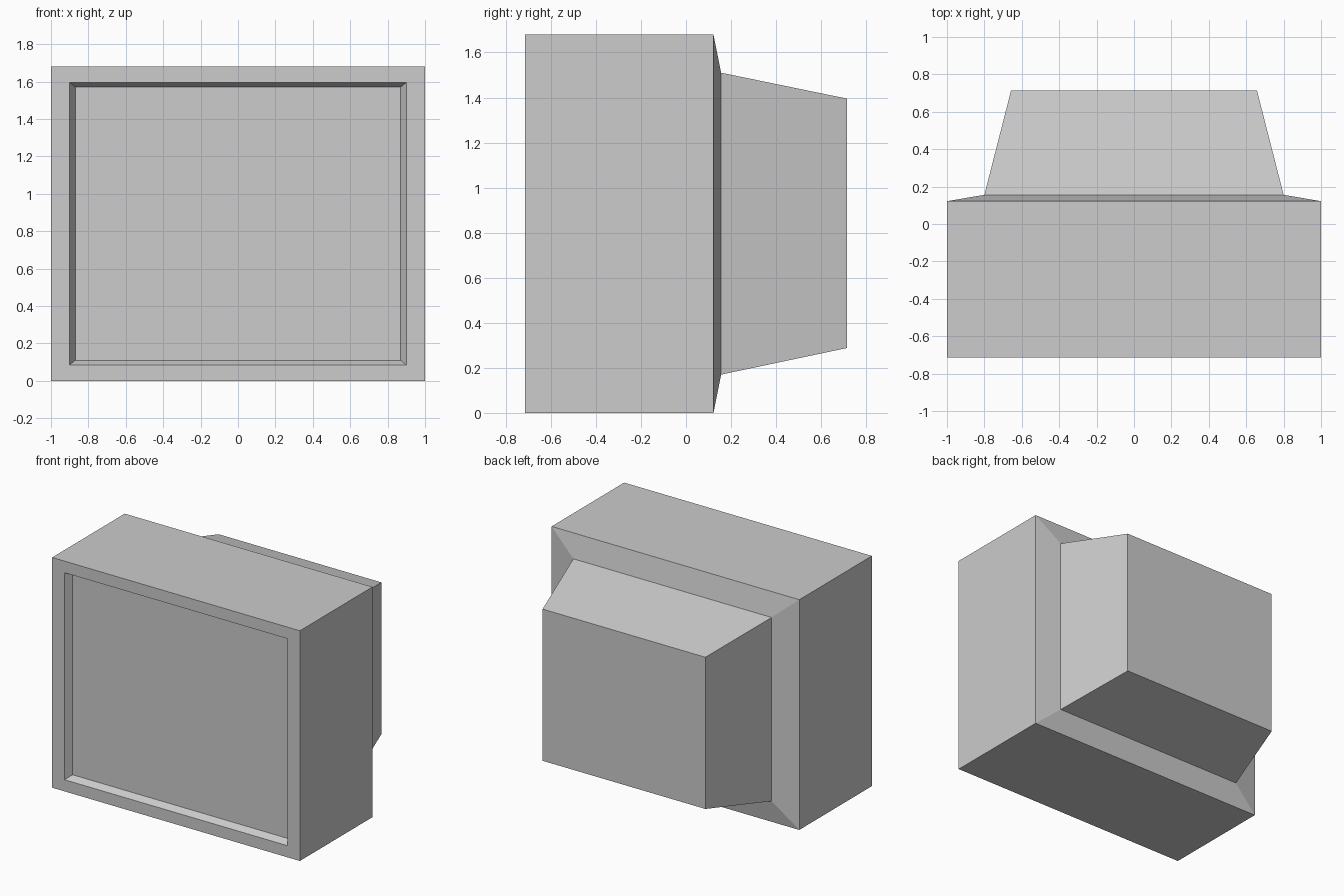
import bpy
import bmesh

default = bpy.data.objects.get("Cube")
if default:
    bpy.data.objects.remove(default, do_unlink=True)

# One plain grey for the whole model
grey = bpy.data.materials.new("light_grey")
grey.use_nodes = True
colour = (0.604, 0.604, 0.604, 1)
grey.diffuse_color = colour
grey.node_tree.nodes["Principled BSDF"].inputs["Base Color"].default_value = colour


def loft(name, rings):
    """Join rectangles (half width, bottom, top, y) in order and cap both ends."""
    bm = bmesh.new()
    loops = []
    for w, low, high, y in rings:
        corners = ((-w, low), (w, low), (w, high), (-w, high))
        loops.append([bm.verts.new((x, y, z)) for x, z in corners])
    for a, b in zip(loops, loops[1:]):
        for i in range(4):
            j = (i + 1) % 4
            bm.faces.new((a[i], a[j], b[j], b[i]))
    bm.faces.new(loops[0])
    bm.faces.new(loops[-1])
    bmesh.ops.recalc_face_normals(bm, faces=bm.faces)
    mesh = bpy.data.meshes.new(name)
    bm.to_mesh(mesh)
    bm.free()
    mesh.materials.append(grey)
    obj = bpy.data.objects.new(name, mesh)
    bpy.context.collection.objects.link(obj)
    return obj


# Recessed screen, front frame, deep body, shallow shoulder and tapered rear
loft("monitor_housing", [
    (0.87, 0.11, 1.57, -0.665),
    (0.90, 0.085, 1.595, -0.715),
    (1.00, 0.0, 1.68, -0.715),
    (1.00, 0.0, 1.68, 0.122),
    (0.80, 0.17, 1.51, 0.156),
    (0.657, 0.288, 1.395, 0.715),
])
